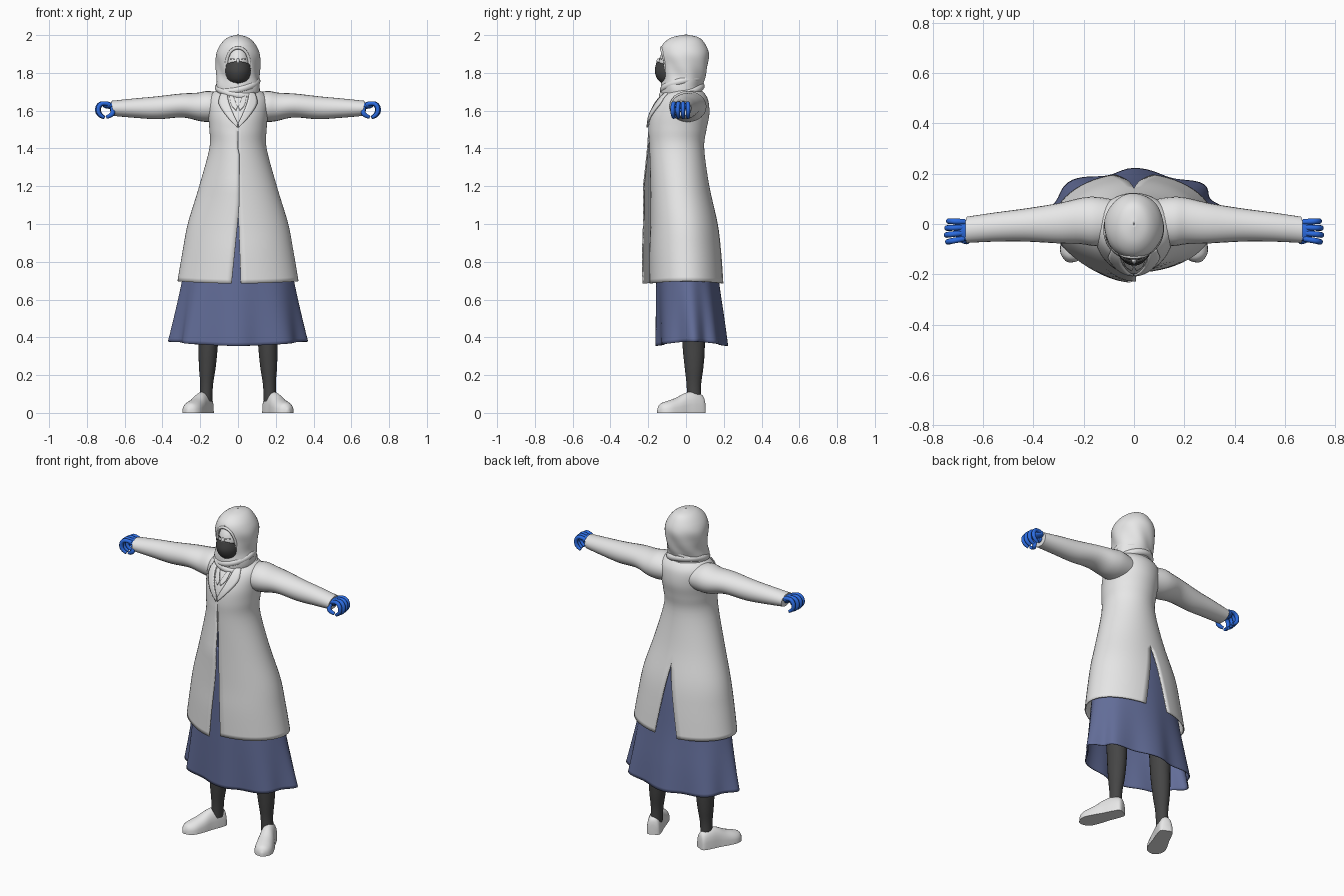
import bpy
import bmesh
from math import sin, cos, pi, asin, sqrt, exp, radians
from mathutils import Vector

default_cube = bpy.data.objects.get("Cube")
if default_cube:
    bpy.data.objects.remove(default_cube, do_unlink=True)


def make_material(name, red, green, blue):
    material = bpy.data.materials.new(name)
    material.use_nodes = True
    color = (red, green, blue, 1)
    material.diffuse_color = color
    material.node_tree.nodes["Principled BSDF"].inputs["Base Color"].default_value = color
    return material


white = make_material("white cloth", .8, .8, .8)
denim = make_material("slate blue cloth", .125, .155, .32)
glove_blue = make_material("glove blue", .025, .15, .75)
charcoal = make_material("charcoal", .06, .06, .06)


def finish(obj, material, thickness=0, angle=50):
    obj.data.materials.clear()
    obj.data.materials.append(material)
    if thickness:
        shell = obj.modifiers.new("thickness", "SOLIDIFY")
        shell.thickness = thickness
        shell.offset = 0
    bpy.ops.object.select_all(action="DESELECT")
    obj.select_set(True)
    bpy.context.view_layer.objects.active = obj
    bpy.ops.object.shade_smooth_by_angle(angle=radians(angle))
    return obj


def smooth_rings(rings, steps=5):
    """Fill in cross-section parameters with a cubic spline."""
    result = []
    last = len(rings) - 1
    for i in range(last):
        a, b, c, d = (rings[max(0, min(last, i + k))] for k in (-1, 0, 1, 2))
        for step in range(steps):
            t = step / steps
            result.append([q + t / 2 * (r - p + t * (2 * p - 5 * q + 4 * r - s + t * (3 * (q - r) + s - p)))
                           for p, q, r, s in zip(a, b, c, d)])
    return result + [list(rings[-1])]


def loft(name, sheets, material, closed=False, thickness=0):
    """Skin one or more stacks of point rows into one mesh."""
    bm = bmesh.new()
    for rows in sheets:
        grid = [[bm.verts.new(p) for p in row] for row in rows]
        count = len(grid[0])
        for low, high in zip(grid, grid[1:]):
            for i in range(count if closed else count - 1):
                j = (i + 1) % count
                bm.faces.new((low[i], low[j], high[j], high[i]))
        if closed:
            bm.faces.new(grid[0])
            bm.faces.new(grid[-1])
    bmesh.ops.remove_doubles(bm, verts=bm.verts, dist=.0002)
    bmesh.ops.recalc_face_normals(bm, faces=bm.faces)
    mesh = bpy.data.meshes.new(name)
    bm.to_mesh(mesh)
    bm.free()
    obj = bpy.data.objects.new(name, mesh)
    bpy.context.collection.objects.link(obj)
    return finish(obj, material, thickness)


def no_gap(z, side):
    return 0


def wrap(name, rings, material, front=no_gap, back=no_gap, shape=None, columns=28, thickness=0):
    """Wrap cloth round the body; each ring is z, half width, front y, back y."""
    sheets = []
    for side in (1, -1):
        rows = []
        for z, w, near, far in smooth_rings(rings):
            start = asin(max(-.99, min(.99, front(z, side) / w)))
            end = pi - asin(min(.99, back(z, side) / w))
            row = []
            for i in range(columns + 1):
                a = start + (end - start) * i / columns
                p = Vector((side * w * sin(a), (near + far) / 2 - (far - near) / 2 * cos(a), z))
                row.append(shape(p, a, side) if shape else p)
            rows.append(row)
        sheets.append(rows)
    return loft(name, sheets, material, thickness=thickness)


def tube(name, points, radius, material, cyclic=False):
    data = bpy.data.curves.new(name, "CURVE")
    data.dimensions = "3D"
    data.bevel_depth = radius
    data.bevel_resolution = 3
    data.use_fill_caps = True
    spline = data.splines.new("NURBS")
    spline.points.add(len(points) - 1)
    for i, (point, p) in enumerate(zip(spline.points, points)):
        point.co = (*p, 1)
        point.radius = .75 if i == len(points) - 1 and not cyclic else 1
    spline.order_u = 3
    spline.use_cyclic_u = cyclic
    spline.use_endpoint_u = not cyclic
    obj = bpy.data.objects.new(name, data)
    bpy.context.collection.objects.link(obj)
    bpy.ops.object.select_all(action="DESELECT")
    obj.select_set(True)
    bpy.context.view_layer.objects.active = obj
    bpy.ops.object.convert(target="MESH")
    return finish(bpy.context.object, material)


def ball(name, center, size, material):
    bpy.ops.mesh.primitive_uv_sphere_add(segments=32, ring_count=20, radius=1, location=center)
    obj = bpy.context.object
    obj.name = name
    obj.scale = size
    return finish(obj, material)


# Coat with front and back vents; its right front panel flares forward
coat_rings = [(.685, .317, -.19, .2), (.85, .29, -.19, .185), (1, .262, -.185, .165), (1.2, .202, -.185, .12),
              (1.4, .148, -.19, .093), (1.5, .148, -.195, .105), (1.58, .155, -.185, .12),
              (1.65, .158, -.15, .115), (1.69, .135, -.115, .095), (1.72, .08, -.07, .06)]


def vent(z):
    return max(0, 1.1 - z) / .415


def coat_shape(p, a, side):
    if side < 0:
        flare = min(1, max(0, (1.5 - p.z) / .3))
        p.y -= .04 * flare * exp(-(a / .6) ** 2)
    p.z += .012 * sin(a) ** 2 * vent(p.z)
    return p


wrap("coat", coat_rings, white, lambda z, side: vent(z) * (.015 if side > 0 else .042) - (.008 if side < 0 and z < 1.4 else 0),
     lambda z, side: vent(z) * .075, coat_shape, thickness=.007)


# Lapels and shirt collar draped on the chest
def chest_y(x, z):
    ring = min(smooth_rings(coat_rings, 30), key=lambda r: abs(r[0] - z))
    return (ring[2] + ring[3]) / 2 - (ring[3] - ring[2]) / 2 * sqrt(max(0, 1 - (x / ring[1]) ** 2))


def drape(name, inner, outer, side, lift):
    rows = []
    for ix, iz, ox, oz in smooth_rings([a + b for a, b in zip(inner, outer)], 4):
        row = []
        for k in range(5):
            x, z = ix + (ox - ix) * k / 4, iz + (oz - iz) * k / 4
            row.append((side * x, chest_y(x, z) - lift, z))
        rows.append(row)
    return loft(name, [rows], white, thickness=.008)


for side, label in ((1, "left"), (-1, "right")):
    drape(label + "_lapel", [(.002, 1.535), (.03, 1.595), (.05, 1.65), (.06, 1.705)],
          [(.004, 1.51), (.055, 1.565), (.1, 1.635), (.09, 1.69)], side, .01)
    drape(label + "_shirt_collar", [(.003, 1.62), (.015, 1.65), (.03, 1.69)],
          [(.01, 1.6), (.035, 1.63), (.045, 1.68)], side, .006)


# Pleated skirt
def skirt_shape(p, a, side):
    drop = max(0, (1 - p.z) / .64)
    wave = 1 + .055 * drop ** 2 * cos(8 * a + .6 * sin(3 * a) * side)
    p.x *= wave
    p.y = .02 + (p.y - .02) * wave
    p.z += .022 * sin(a) ** 2 * drop ** 2
    return p


wrap("skirt", [(.355, .35, -.15, .21), (.5, .325, -.152, .195), (.7, .29, -.153, .17),
               (1, .24, -.15, .14), (1.2, .18, -.145, .095)], denim, shape=skirt_shape, columns=48, thickness=.005)

# Legs, shoes, sleeves and gloves
for side, label in ((1, "left"), (-1, "right")):
    def leg_shape(p, a, half):
        p.x += side * (.172 - .04 * min(.38, p.z))
        return p

    wrap(label + "_leg", [(.06, .033, .005, .08), (.15, .034, .003, .08), (.25, .045, -.008, .093),
                          (.38, .052, -.02, .1), (.75, .065, -.04, .1)], charcoal, shape=leg_shape, columns=12)

    rows = []
    for along, half, height in smooth_rings([(0, .022, .06), (.012, .037, .095), (.06, .043, .112), (.11, .045, .105),
                                             (.16, .051, .08), (.215, .052, .062), (.25, .036, .048), (.268, .008, .02)], 4):
        row = []
        for k in range(24):
            turn = 2 * pi * k / 24
            across, up = half * cos(turn), height * max(0, sin(turn)) ** .7
            row.append((side * (.157 + .407 * along + .914 * across), .095 - .914 * along + .407 * across, up))
        rows.append(row)
    loft(label + "_shoe", [rows], white, closed=True)

    rows = []
    for x, y, z, depth, height in smooth_rings([(.07, .01, 1.62, .085, .07), (.15, .01, 1.622, .098, .082),
                                                (.21, .012, 1.62, .092, .075), (.3, .003, 1.627, .08, .063),
                                                (.43, -.004, 1.615, .066, .06), (.55, -.012, 1.613, .058, .051),
                                                (.665, -.023, 1.612, .052, .04)]):
        ring = [2 * pi * k / 24 for k in range(24)]
        rows.append([(side * (x + .006 * sin(t)), y + depth * cos(t), z + height * sin(t)) for t in ring])
    loft(label + "_sleeve", [rows], white, closed=True)

    ball(label + "_palm", (side * .682, -.024, 1.627), (.034, .044, .017), glove_blue)
    tube(label + "_cuff", [(side * x, -.023, 1.617) for x in (.64, .66, .678)], .027, glove_blue)
    for finger in range(4):
        y = .014 - finger * .025
        reach = (-.006, .001, .003, -.002)[finger]
        tube(label + "_finger", [(side * (x + reach), y * spread - .004, z) for x, z, spread in (
            (.68, 1.632, .9), (.715, 1.645, 1), (.744, 1.622, 1.1), (.74, 1.578, 1.1), (.712, 1.564, 1))],
            .0115, glove_blue)
    tube(label + "_thumb", [(side * x, y, z) for x, y, z in (
        (.667, -.045, 1.622), (.66, -.066, 1.6), (.668, -.07, 1.575), (.695, -.06, 1.566))], .0125, glove_blue)


# Headscarf with a face opening and slanted folds
def face_opening(z, side):
    return .064 * sqrt(max(0, 1 - ((z - 1.842) / .094) ** 2))


def scarf_shape(p, a, side):
    strength = max(0, 1 - abs(p.z - 1.79) / .13) * min(1, a)
    fold = 1 + .035 * strength * sin(6 * a * side + 30 * p.z)
    return Vector((p.x * fold, p.y * fold, p.z))


wrap("headscarf", [(1.64, .08, -.13, .06), (1.69, .11, -.13, .08), (1.73, .114, -.13, .083), (1.78, .11, -.125, .1),
                   (1.84, .114, -.13, .113), (1.9, .113, -.135, .119), (1.95, .09, -.121, .1),
                   (1.985, .053, -.075, .067), (2, .002, -.004, .004)],
     white, face_opening, shape=scarf_shape, columns=36, thickness=.005)
for lean, height, size in ((.022, 1.735, 1), (-.018, 1.705, 1.04)):
    tube("scarf_fold", [(.1 * size * cos(t), -.022 + .098 * size * sin(t), height + lean * cos(t) + .025 * sin(t))
                        for t in [2 * pi * k / 16 for k in range(16)]], .021, white, cyclic=True)
tube("scarf_edge", [(face_opening(z, 1) * s, -.108 - .022 * max(0, (z - 1.85) / .08), z) for z, s in (
    (1.76, -1), (1.8, -1), (1.85, -1), (1.9, -1), (1.925, -1), (1.935, 0), (1.925, 1), (1.9, 1), (1.85, 1),
    (1.8, 1), (1.76, 1))], .008, white)

# Face, nose, lashes and mask
ball("face", (0, -.045, 1.845), (.071, .1, .105), white)
ball("nose", (0, -.145, 1.855), (.01, .012, .022), white)
for side in (1, -1):
    tube("eyelashes", [(side * x, y, z) for x, y, z in ((.016, -.142, 1.872), (.027, -.139, 1.877), (.042, -.127, 1.872))],
         .0022, charcoal)


def mask_shape(p, a, side):
    p.z -= .02 * sin(a) ** 2 * max(0, (p.z - 1.8) / .06)
    return p


wrap("face_mask", [(1.747, .048, -.128, .0), (1.77, .064, -.15, .02), (1.81, .071, -.163, .02), (1.86, .072, -.153, .02)],
     charcoal, back=lambda z, side: .07, shape=mask_shape, thickness=.005)
